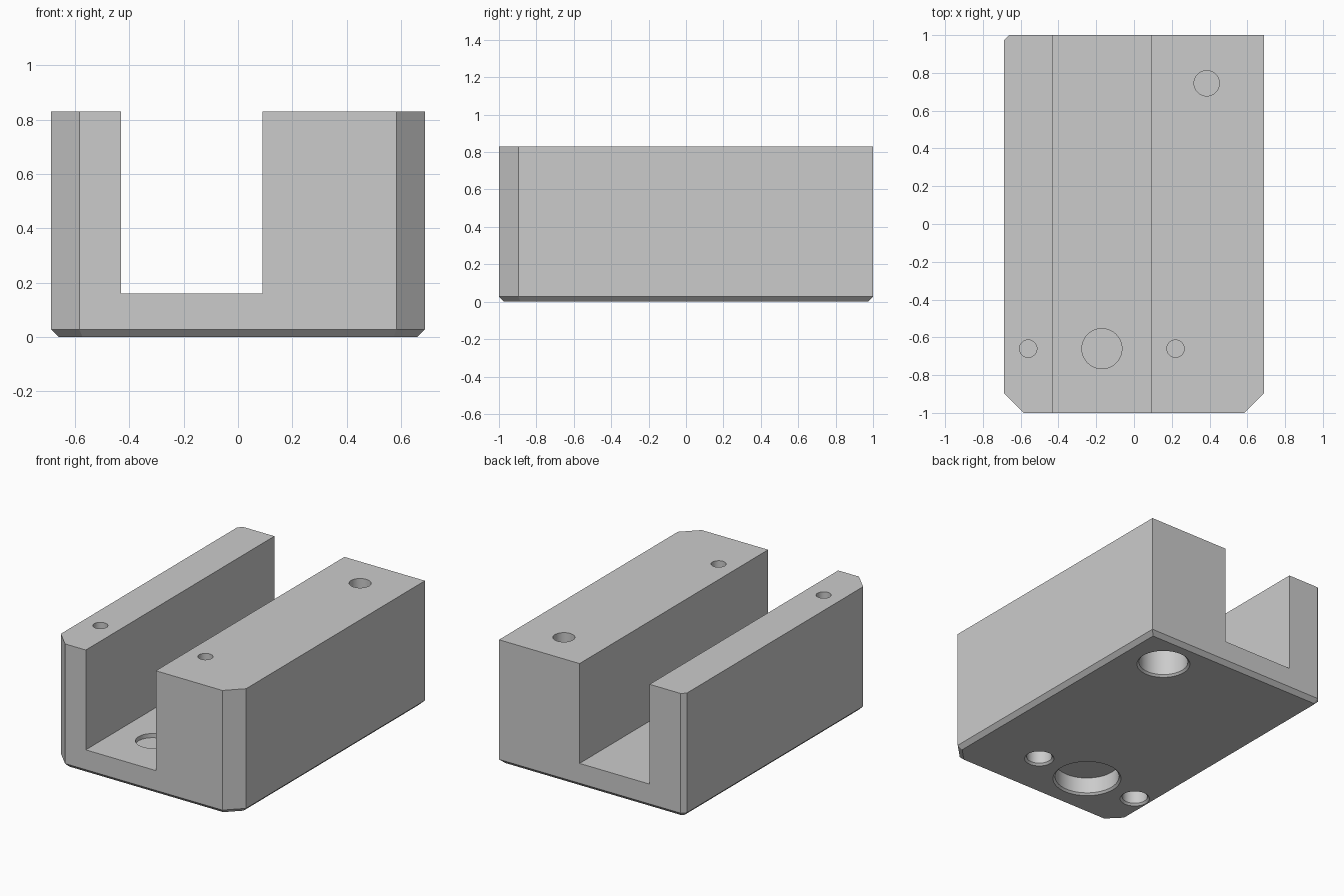
import bpy
import bmesh
import math
from mathutils import Matrix

if "Cube" in bpy.data.objects:
    bpy.data.objects.remove(bpy.data.objects["Cube"])

W, L, H = 0.688, 1.0, 0.83              # half width, half length, height
SLOT_LEFT, SLOT_RIGHT, FLOOR = -0.43, 0.09, 0.16
FRONT_CUT, EDGE_CUT = 0.104, 0.027      # corner and bottom chamfers
RIM = 0.013                             # chamfer at the bore mouths

grey = bpy.data.materials.new("light grey")
grey.use_nodes = True
grey.diffuse_color = (0.6, 0.6, 0.6, 1)
grey.node_tree.nodes["Principled BSDF"].inputs["Base Color"].default_value = (0.6, 0.6, 0.6, 1)


def make_object(name, bm):
    bmesh.ops.recalc_face_normals(bm, faces=bm.faces)
    mesh = bpy.data.meshes.new(name)
    bm.to_mesh(mesh)
    bm.free()
    mesh.materials.append(grey)
    obj = bpy.data.objects.new(name, mesh)
    bpy.context.collection.objects.link(obj)
    return obj


def cut(body, cutter):
    mod = body.modifiers.new(cutter.name, 'BOOLEAN')
    mod.operation, mod.solver, mod.object = 'DIFFERENCE', 'EXACT', cutter
    bpy.context.view_layer.objects.active = body
    bpy.ops.object.modifier_apply(modifier=mod.name)
    bpy.data.objects.remove(cutter)


def bore(name, x, y, profile):
    """Round cutter lathed from (radius, height) points."""
    bm = bmesh.new()
    points = [(0, profile[0][1])] + profile + [(0, profile[-1][1])]
    verts = [bm.verts.new((r, 0, z)) for r, z in points]
    edges = [bm.edges.new(pair) for pair in zip(verts, verts[1:])]
    bmesh.ops.spin(bm, geom=verts + edges, cent=(0, 0, 0), axis=(0, 0, 1),
                   angle=math.tau, steps=48, use_merge=True)
    bmesh.ops.remove_doubles(bm, verts=bm.verts, dist=0.0001)
    bmesh.ops.translate(bm, verts=bm.verts, vec=(x, y, 0))
    return make_object(name, bm)


# Block outline with chamfered corners, extruded upward
bm = bmesh.new()
outline = [(-W + FRONT_CUT, -L), (W - FRONT_CUT, -L), (W, -L + FRONT_CUT),
           (W, L), (-W + EDGE_CUT, L), (-W, L - EDGE_CUT), (-W, -L + FRONT_CUT)]
base = bm.faces.new([bm.verts.new((x, y, 0)) for x, y in outline])
top = bmesh.ops.extrude_face_region(bm, geom=[base])["geom"]
bmesh.ops.translate(bm, verts=[v for v in top if isinstance(v, bmesh.types.BMVert)],
                    vec=(0, 0, H))
bmesh.ops.recalc_face_normals(bm, faces=bm.faces)

# Chamfer around the underside
low = [e for e in bm.edges if all(v.co.z < 0.001 for v in e.verts)]
bmesh.ops.bevel(bm, geom=low, offset=EDGE_CUT, segments=1, affect='EDGES')
body = make_object("channel_block", bm)

# Open channel along the length
bm = bmesh.new()
place = Matrix.Translation(((SLOT_LEFT + SLOT_RIGHT) / 2, 0, FLOOR + H / 2))
size = Matrix.Diagonal((SLOT_RIGHT - SLOT_LEFT, 3, H, 1))
bmesh.ops.create_cube(bm, size=1, matrix=place @ size)
cut(body, make_object("channel_cutter", bm))

# Bores: x, y, top radius, lower radius, lower depth, web thickness, surface
bores = [
    (-0.56, -0.66, 0.046, 0.079, 0.5, 0.015, H),
    (0.22, -0.66, 0.046, 0.079, 0.5, 0.015, H),
    (0.385, 0.745, 0.067, 0.153, 0.5, 0.015, H),
    (-0.17, -0.66, 0.106, 0.2, 0.12, 0.012, FLOOR),
]
for x, y, r, big, depth, web, surface in bores:
    cut(body, bore("upper_bore", x, y, [(r, depth + web), (r, surface + 0.02)]))
    cut(body, bore("lower_bore", x, y, [(big + 2 * RIM, -RIM), (big, RIM), (big, depth)]))

# Crisp edges, smooth bore walls
bpy.ops.object.select_all(action='DESELECT')
body.select_set(True)
bpy.context.view_layer.objects.active = body
bpy.ops.object.shade_smooth_by_angle(angle=math.radians(25))
